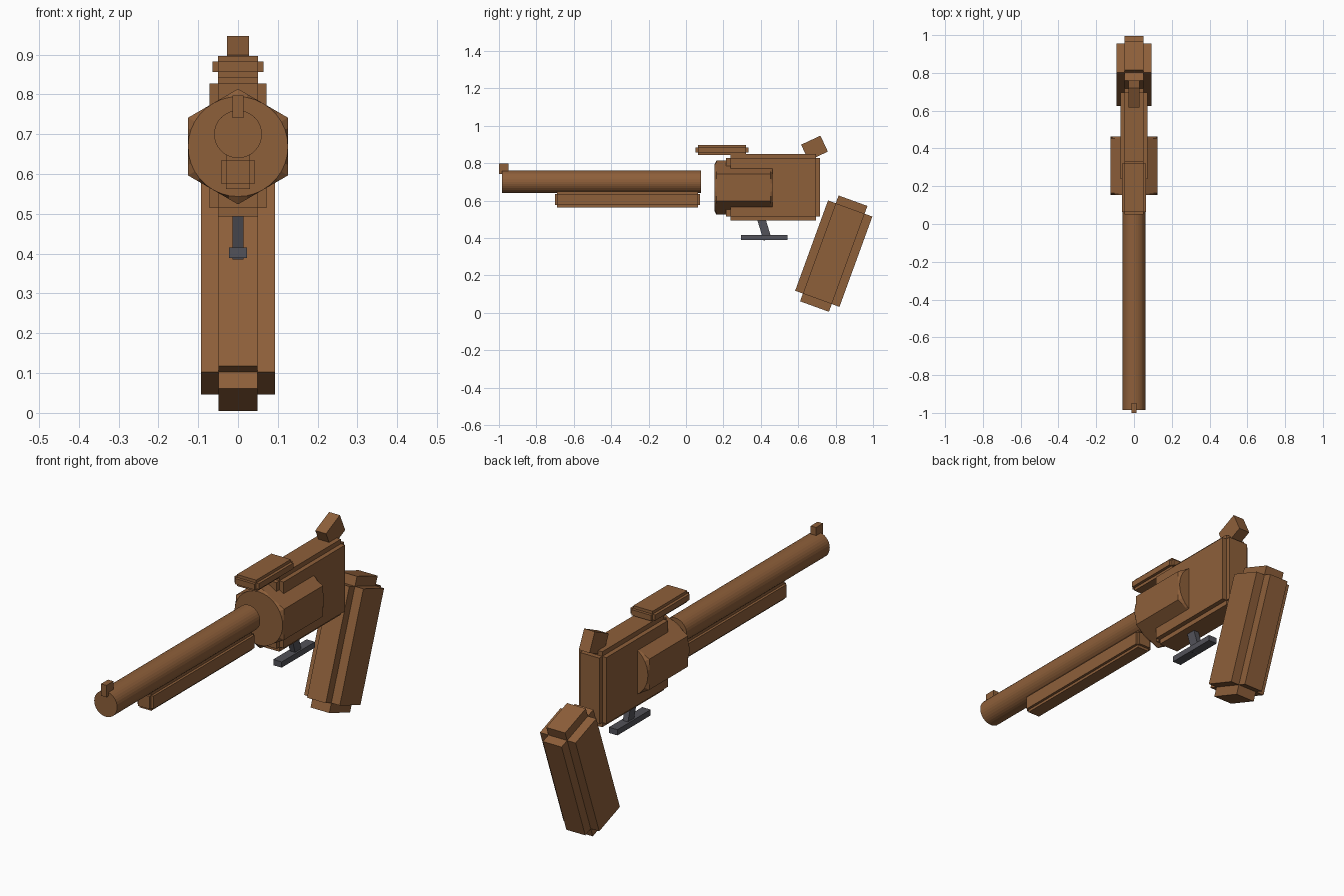
import bpy, bmesh, math
from mathutils import Matrix, Vector

if "Cube" in bpy.data.objects:
    bpy.data.objects.remove(bpy.data.objects["Cube"])


def material(name, rgb):
    m = bpy.data.materials.new(name)
    m.diffuse_color = (*rgb, 1)
    m.use_nodes = True
    m.node_tree.nodes["Principled BSDF"].inputs["Base Color"].default_value = m.diffuse_color
    return m


BROWN = material("wood_brown", (0.27, 0.115, 0.042))
GREY = material("dark_grey", (0.085, 0.085, 0.1))


def finish(name, bm, mat, loc=(0, 0, 0), tilt=0):
    bmesh.ops.recalc_face_normals(bm, faces=bm.faces)
    me = bpy.data.meshes.new(name)
    bm.to_mesh(me)
    bm.free()
    me.materials.append(mat)
    ob = bpy.data.objects.new(name, me)
    ob.location = loc
    ob.rotation_euler = (math.radians(tilt), 0, 0)
    bpy.context.collection.objects.link(ob)
    return ob


def box(name, loc, half, mat, tilt=0, notch=0):
    """Box of outer half sizes; notch cuts a square step along every edge."""
    bm = bmesh.new()
    size = [2 * (h - notch) for h in half]
    bmesh.ops.create_cube(bm, size=1, matrix=Matrix.Diagonal((*size, 1)))
    if notch:
        bm.normal_update()
        out = bmesh.ops.extrude_discrete_faces(bm, faces=bm.faces[:])["faces"]
        for f in out:
            c = f.calc_center_median()
            i = max(range(3), key=lambda k: abs(c[k]) / size[k])
            step = Vector((0, 0, 0))
            step[i] = math.copysign(notch, c[i])
            bmesh.ops.translate(bm, verts=f.verts[:], vec=step)
    return finish(name, bm, mat, loc, tilt)


def loft(name, rings, n, z, mat):
    """Closed solid along y from (y, radius function) rings."""
    bm = bmesh.new()
    loops = []
    for y, rad in rings:
        loop = []
        for k in range(n):
            a = 2 * math.pi * k / n
            r = rad(a)
            loop.append(bm.verts.new((r * math.sin(a), y, z + r * math.cos(a))))
        loops.append(loop)
    for a, b in zip(loops, loops[1:]):
        for k in range(n):
            bm.faces.new((a[k], a[(k + 1) % n], b[(k + 1) % n], b[k]))
    bm.faces.new(loops[0])
    bm.faces.new(loops[-1])
    return finish(name, bm, mat)


# Barrel with front sight and rod housing underneath
loft("barrel", [(-0.985, lambda a: 0.06), (0.17, lambda a: 0.06)][:1]
     + [(0.08, lambda a: 0.06)], 32, 0.70, BROWN)
box("front_sight", (0, -0.974, 0.769), (0.014, 0.026, 0.028), BROWN)
box("rod_housing", (0, -0.313, 0.605), (0.042, 0.388, 0.042), BROWN, notch=0.012)


# Six-sided drum, ends chamfered to a circle
def hexagon(a):
    return 0.1256 / math.cos((a % (math.pi / 3)) - math.pi / 6)


def circle(a):
    return 0.1255


loft("drum", [(0.153, circle), (0.163, hexagon), (0.453, hexagon), (0.463, circle)],
     36, 0.669, BROWN)

# Frame, top plate and hammer
box("frame", (0, 0.466, 0.671), (0.072, 0.251, 0.178), BROWN, notch=0.022)
box("top_plate", (0, 0.192, 0.8695), (0.064, 0.142, 0.027), BROWN, notch=0.0135)
box("hammer", (0, 0.687, 0.880), (0.028, 0.057, 0.047), BROWN, tilt=25)

# Slanted grip
box("grip", (0, 0.79, 0.316), (0.093, 0.126, 0.301), BROWN, tilt=-20, notch=0.044)

# Trigger stem and foot bar
box("trigger_stem", (0, 0.416, 0.457), (0.0135, 0.022, 0.068), GREY, tilt=17)
box("trigger_bar", (0, 0.418, 0.402), (0.022, 0.124, 0.0135), GREY)
